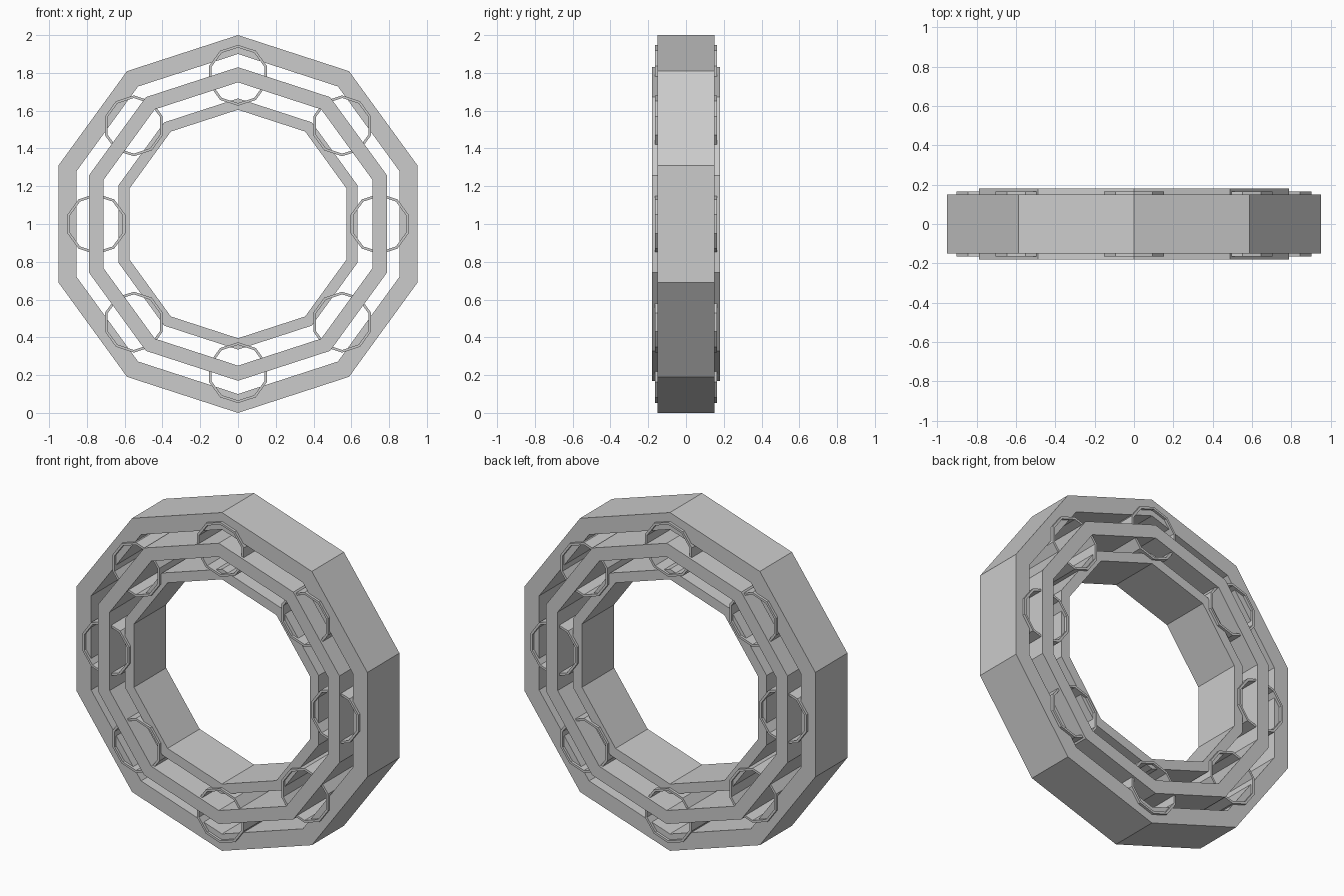
import bpy, bmesh, math

cube = bpy.data.objects.get("Cube")
if cube:
    bpy.data.objects.remove(cube)

steel = bpy.data.materials.new("steel_grey")
steel.use_nodes = True
steel.diffuse_color = (0.6, 0.6, 0.6, 1)
steel.node_tree.nodes["Principled BSDF"].inputs["Base Color"].default_value = (0.6, 0.6, 0.6, 1)

SIDES = 10


def tube(name, outer, inner, half_depth, x=0, z=1, turn=math.pi / 2):
    """Open ten-sided tube along y, with its first corner at angle turn."""
    bm = bmesh.new()
    loops = []
    for radius, y in ((outer, -half_depth), (outer, half_depth),
                      (inner, half_depth), (inner, -half_depth)):
        angles = [turn + math.tau * i / SIDES for i in range(SIDES)]
        loops.append([bm.verts.new((radius * math.cos(a), y, radius * math.sin(a))) for a in angles])
    for k in range(4):
        a, b = loops[k], loops[(k + 1) % 4]
        for i in range(SIDES):
            j = (i + 1) % SIDES
            bm.faces.new((a[i], a[j], b[j], b[i]))
    bmesh.ops.recalc_face_normals(bm, faces=bm.faces)
    mesh = bpy.data.meshes.new(name)
    bm.to_mesh(mesh)
    bm.free()
    mesh.materials.append(steel)
    obj = bpy.data.objects.new(name, mesh)
    obj.location = (x, 0, z)
    bpy.context.collection.objects.link(obj)


# Races and the cage between them
tube("outer_race", 1.0, 0.9, 0.15)
tube("cage", 0.83, 0.75, 0.18)
tube("inner_race", 0.665, 0.605, 0.15)

# Eight hollow rollers spaced around the cage
for n in range(8):
    a = math.tau * n / 8
    reach_x = 0.75 if n % 2 == 0 else 0.78
    reach_z = 0.787 if n % 2 == 0 else 0.735
    tube(f"roller_{n + 1}", 0.161, 0.147, 0.165,
         reach_x * math.cos(a), 1 + reach_z * math.sin(a))
